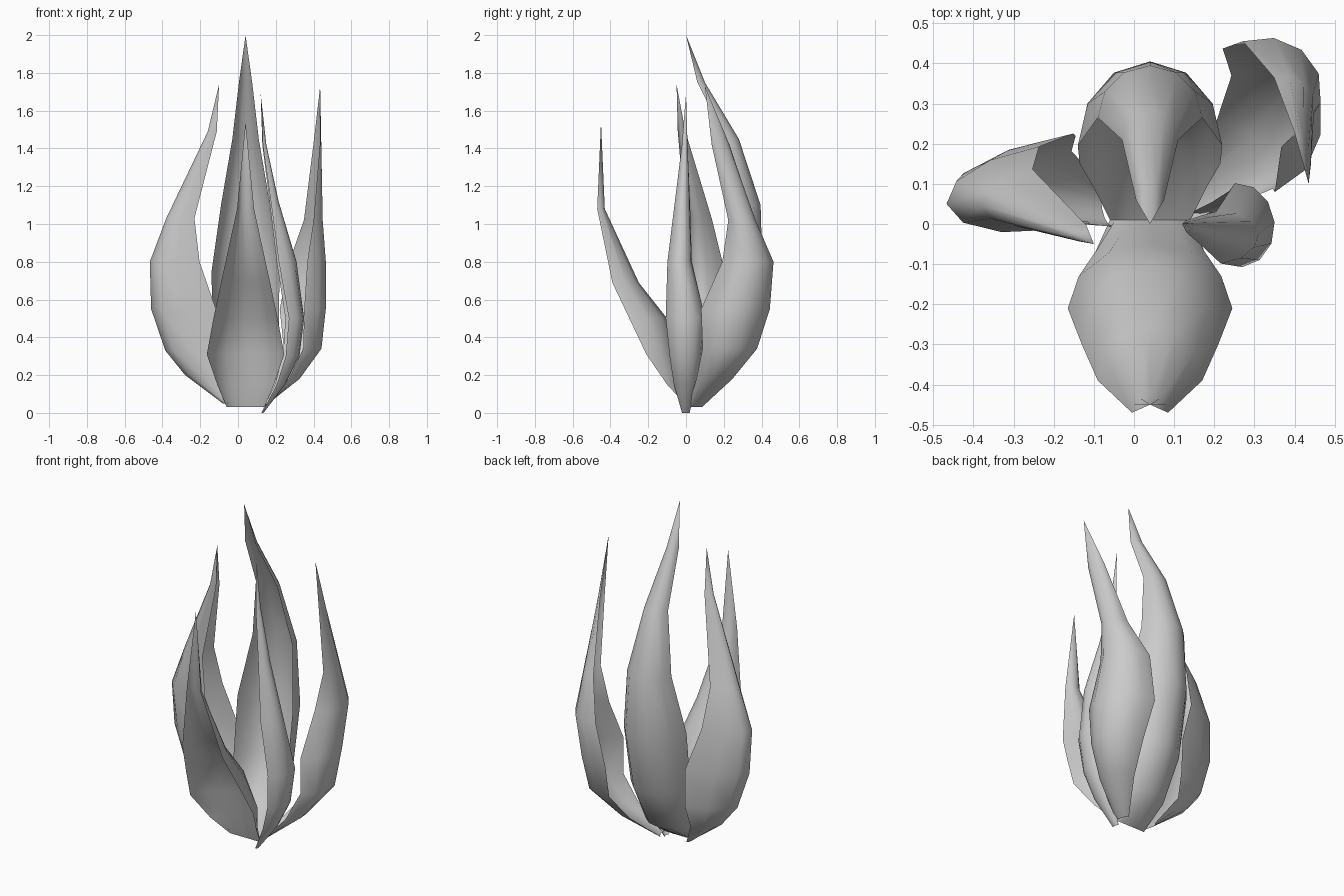
import bpy
from math import sin, cos, pi, radians

ACROSS = 6  # strips across each petal


def petal(name, azimuth, stations):
    """Cupped petal. Each station is midline x, y, z, half width, cup depth.
    Positive depth pulls the edges inward, negative folds them outward."""
    a = radians(azimuth)
    ox, oy = cos(a), sin(a)
    sx, sy = -oy, ox
    verts, faces = [], []
    for x, y, z, half, depth in stations[:-1]:
        for i in range(ACROSS + 1):
            t = (i / ACROSS * 2 - 1) * pi / 2
            s, d = half * sin(t), depth * (1 - cos(t))
            verts.append((x + sx * s - ox * d, y + sy * s - oy * d, z))
    n = ACROSS + 1
    rows = len(stations) - 1
    for r in range(rows - 1):
        for i in range(ACROSS):
            k = r * n + i
            faces.append((k + 1, k, k + n, k + n + 1))
    # pointed tip
    tip = len(verts)
    verts.append(stations[-1][:3])
    for i in range(ACROSS):
        k = (rows - 1) * n + i
        faces.append((k + 1, k, tip))
    mesh = bpy.data.meshes.new(name)
    mesh.from_pydata(verts, [], faces)
    mesh.shade_smooth()
    ob = bpy.data.objects.new(name, mesh)
    bpy.context.collection.objects.link(ob)


# tall back petal
petal("back_petal", 90, [
    (.04, .01, .03, .10, .0), (.04, .20, .15, .14, .11),
    (.04, .33, .40, .175, .18), (.04, .405, .75, .18, .21),
    (.04, .395, 1.10, .13, .13), (.04, .28, 1.45, .07, .07),
    (.04, .10, 1.75, .035, .04), (.04, 0, 2.0, 0, 0)])

# front petal, edges folded outward
petal("front_petal", -90, [
    (.04, .01, .03, .10, .0), (.04, -.02, .15, .15, -.08),
    (.04, -.05, .31, .205, -.16), (.04, -.10, .50, .17, -.20),
    (.04, -.25, .69, .13, -.14), (.04, -.43, 1.08, .045, -.04),
    (.04, -.45, 1.54, 0, 0)])

# left petal
petal("left_petal", 189, [
    (-.08, .04, .05, .05, .02), (-.28, .07, .20, .09, .14),
    (-.385, .07, .33, .11, .26), (-.46, .065, .55, .11, .33),
    (-.467, .05, .80, .105, .25), (-.38, .045, 1.03, .07, .14),
    (-.16, -.03, 1.49, .02, .045), (-.10, -.05, 1.74, 0, 0)])

# back right petal
petal("back_right_petal", 20, [
    (.13, .05, .03, .04, .01), (.32, .18, .18, .10, .09),
    (.435, .28, .34, .15, .15), (.455, .32, .55, .19, .18),
    (.46, .375, .80, .14, .15), (.445, .32, 1.02, .075, .075),
    (.435, .19, 1.42, .05, .02), (.435, .10, 1.73, 0, 0)])

# front right petal
petal("front_right_petal", 5, [
    (.135, .0, .0, .02, .01), (.25, .0, .15, .06, .05),
    (.325, .005, .30, .085, .08), (.35, .005, .50, .105, .09),
    (.31, -.025, .80, .065, .10), (.215, -.015, 1.12, .04, .045),
    (.15, -.005, 1.42, .015, .02), (.12, 0, 1.69, 0, 0)])
